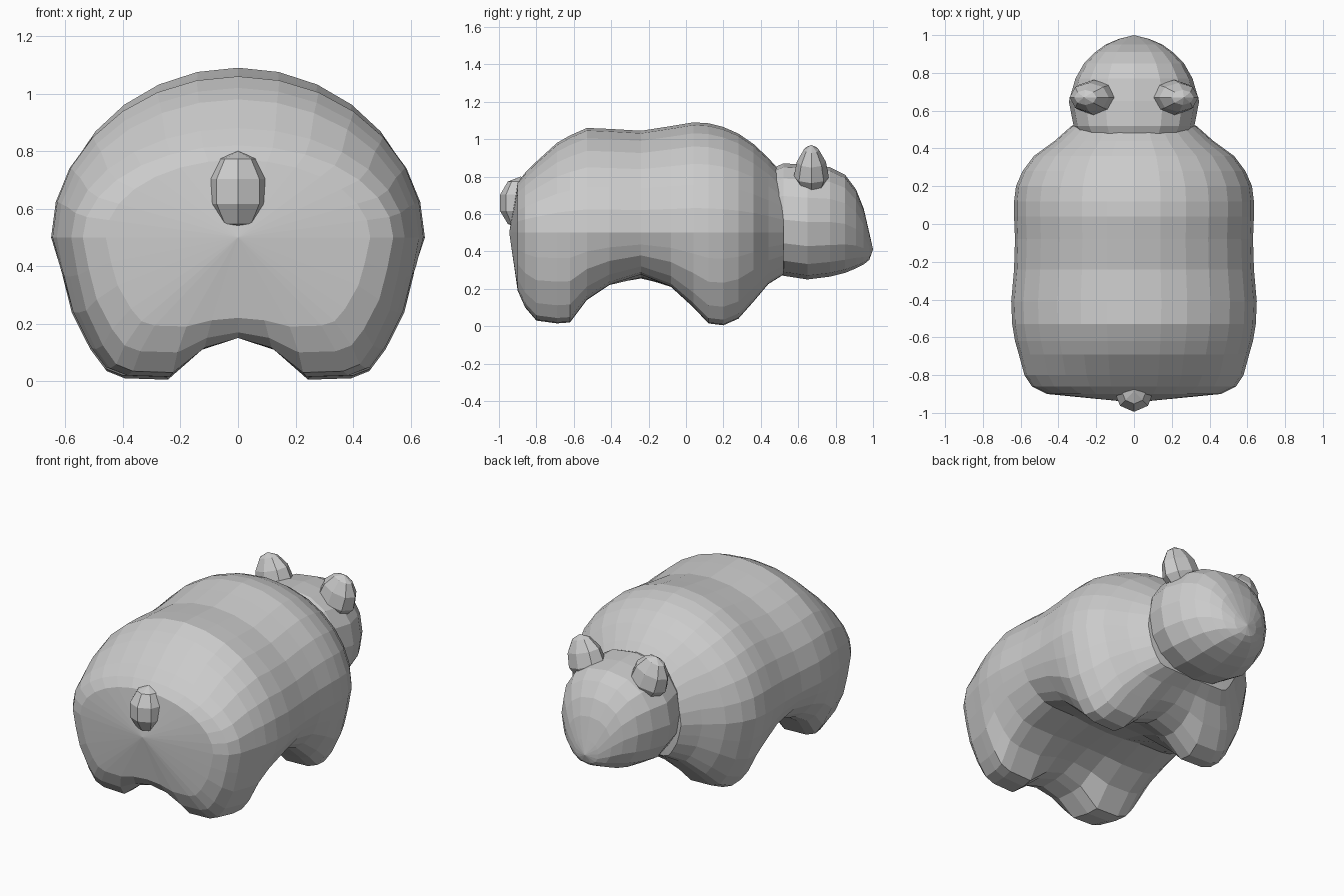
import bpy, bmesh, math
from mathutils import Matrix, Vector

cube = bpy.data.objects.get("Cube")
if cube:
    bpy.data.objects.remove(cube)

grey = bpy.data.materials.new("plain_grey")
grey.use_nodes = True
grey.diffuse_color = (0.6, 0.6, 0.6, 1)
grey.node_tree.nodes["Principled BSDF"].inputs["Base Color"].default_value = (0.6, 0.6, 0.6, 1)


def finish(bm, name):
    bmesh.ops.recalc_face_normals(bm, faces=bm.faces)
    mesh = bpy.data.meshes.new(name)
    bm.to_mesh(mesh)
    bm.free()
    mesh.materials.append(grey)
    obj = bpy.data.objects.new(name, mesh)
    bpy.context.collection.objects.link(obj)
    return obj


def loft(name, rings, start, end):
    """Skin closed rings of points and close both ends with a fan."""
    bm = bmesh.new()
    loops = [[bm.verts.new(p) for p in ring] for ring in rings]
    n = len(loops[0])
    for a, b in zip(loops, loops[1:]):
        for i in range(n):
            j = (i + 1) % n
            bm.faces.new((a[i], a[j], b[j], b[i]))
    for loop, tip in ((loops[0], start), (loops[-1], end)):
        v = bm.verts.new(tip)
        for i in range(n):
            bm.faces.new((loop[i], loop[(i + 1) % n], v))
    return finish(bm, name)


def mirrored(half, y):
    """Half outline from top centre to bottom centre, made into a full ring."""
    full = half + [(-x, z) for x, z in reversed(half[1:-1])]
    return [(x, y, z) for x, z in full]


# Body: round back above, tapering sides and legs below
LOWER = [(0.96, 0.72), (0.91, 0.46), (0.81, 0.2), (0.73, 0.06), (0.63, 0.01), (0.39, 0)]


def body_ring(y, w, top, foot, belly):
    mid = 0.5
    half = []
    for i in range(8):
        t = math.pi / 2 * i / 7
        half.append((w * math.sin(t), mid + (top - mid) * math.cos(t)))
    half += [(w * fx, foot + (mid - foot) * fz) for fx, fz in LOWER]
    half.append((w * 0.2, foot + (belly - foot) * 0.72))
    half.append((0, belly))
    return mirrored(half, y)


# y, half width, top, foot height, belly height
BODY = [
    (-0.90, 0.46, 0.77, 0.19, 0.22), (-0.86, 0.54, 0.82, 0.10, 0.17),
    (-0.80, 0.58, 0.88, 0.03, 0.15), (-0.69, 0.61, 0.98, 0.015, 0.15),
    (-0.62, 0.63, 1.02, 0.02, 0.16), (-0.53, 0.645, 1.06, 0.14, 0.19),
    (-0.41, 0.65, 1.055, 0.22, 0.23), (-0.24, 0.635, 1.045, 0.275, 0.255),
    (-0.08, 0.63, 1.07, 0.21, 0.22), (0.04, 0.635, 1.09, 0.10, 0.19),
    (0.12, 0.635, 1.085, 0.015, 0.16), (0.20, 0.625, 1.065, 0.005, 0.15),
    (0.28, 0.59, 1.03, 0.04, 0.16), (0.36, 0.53, 0.975, 0.13, 0.18),
    (0.44, 0.42, 0.90, 0.225, 0.235), (0.52, 0.33, 0.81, 0.275, 0.275),
]
loft("body", [body_ring(*s) for s in BODY], (0, -0.945, 0.5), (0, 0.54, 0.52))


# Head: rounded rings running forward to a low muzzle
def head_ring(y, w, top, bottom):
    mid, r = (top + bottom) / 2, (top - bottom) / 2
    half = []
    for i in range(9):
        t = math.pi * i / 8
        s, c = math.sin(t), math.cos(t)
        half.append((w * s ** 0.85, mid + r * math.copysign(abs(c) ** 0.9, c)))
    return mirrored(half, y)


HEAD = [
    (0.45, 0.28, 0.84, 0.30), (0.52, 0.32, 0.87, 0.27), (0.65, 0.345, 0.865, 0.25),
    (0.77, 0.31, 0.85, 0.265), (0.85, 0.265, 0.81, 0.285), (0.91, 0.205, 0.73, 0.31),
    (0.95, 0.15, 0.63, 0.33), (0.98, 0.08, 0.50, 0.355),
]
loft("head", [head_ring(*s) for s in HEAD], (0, 0.42, 0.57), (0, 1.0, 0.41))


def blob(name, place, size, tilt=0, taper=0, sides=8):
    """Low-poly egg, narrower towards its top when tapered."""
    bm = bmesh.new()
    bmesh.ops.create_uvsphere(bm, u_segments=sides, v_segments=5, radius=1)
    for v in bm.verts:
        v.co.y *= 1 - taper * v.co.z
        v.co.x *= 1 - taper * 0.5 * v.co.z
        v.co = Vector(c * s for c, s in zip(v.co, size))
    bm.transform(Matrix.Translation(place) @ Matrix.Rotation(tilt, 4, 'Y'))
    return finish(bm, name)


# Ears lean outward; stubby tail on the rump
for side, label in ((1, "left"), (-1, "right")):
    blob(label + "_ear", (side * 0.225, 0.67, 0.84), (0.12, 0.09, 0.135), side * 0.3, 0.3)
blob("tail", (0, -0.885, 0.66), (0.11, 0.115, 0.14))
